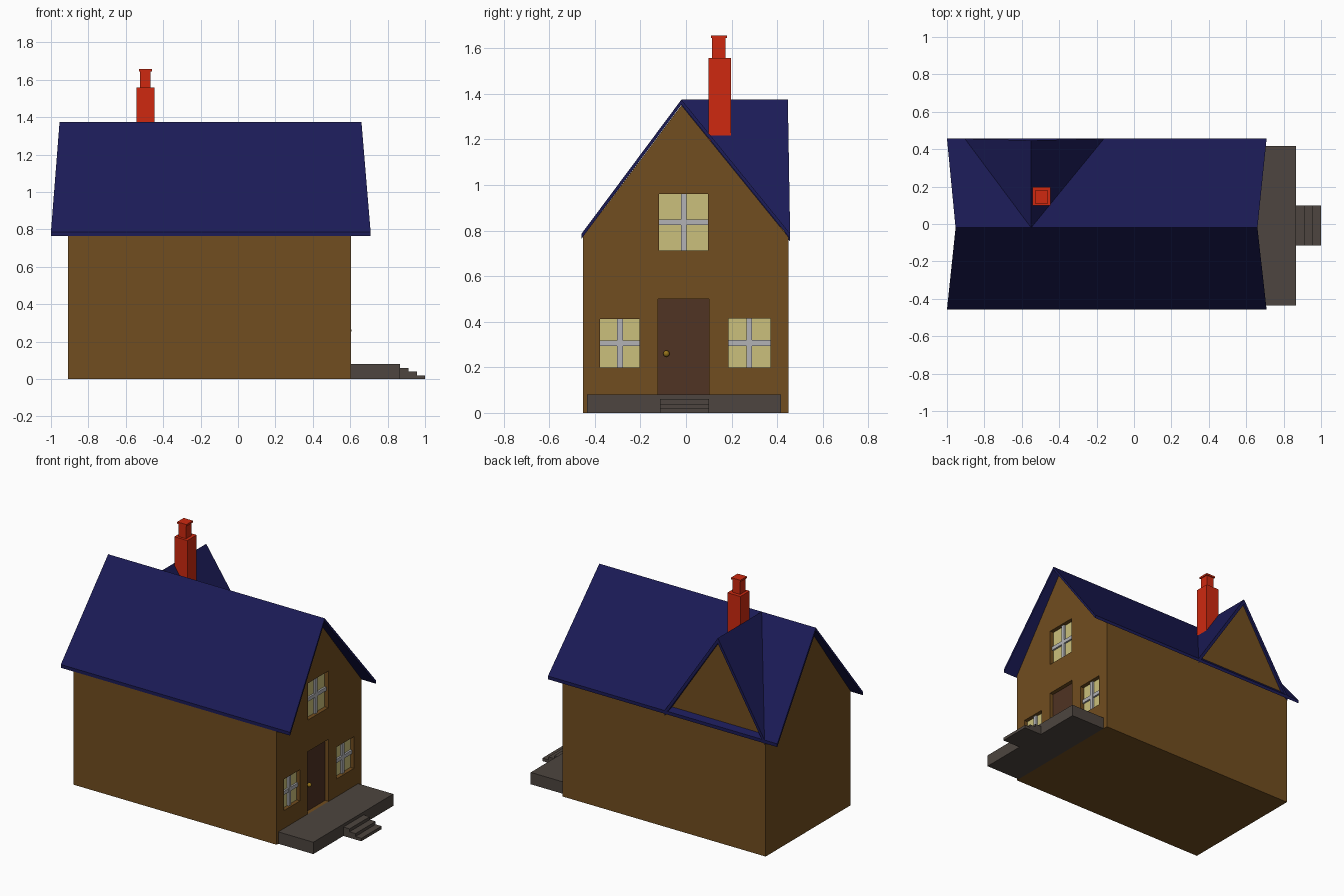
import bpy, bmesh
from mathutils import Vector

if "Cube" in bpy.data.objects:
    bpy.data.objects.remove(bpy.data.objects["Cube"])


def material(name, rgb):
    m = bpy.data.materials.new(name)
    m.diffuse_color = (*rgb, 1)
    m.use_nodes = True
    m.node_tree.nodes["Principled BSDF"].inputs["Base Color"].default_value = m.diffuse_color
    return m


WALL = material("wall_brown", (0.165, 0.075, 0.014))
ROOF = material("roof_blue", (0.011, 0.011, 0.095))
BRICK = material("chimney_red", (0.62, 0.022, 0.005))
STONE = material("porch_stone", (0.075, 0.06, 0.05))
DOOR = material("door_brown", (0.08, 0.033, 0.017))
GLASS = material("window_yellow", (0.60, 0.53, 0.20))
BAR = material("bar_grey", (0.45, 0.45, 0.47))
BRASS = material("brass", (0.30, 0.17, 0.01))


def solid(name, mat, prisms):
    """One object from several (outline, extrusion vector) prisms."""
    bm = bmesh.new()
    for pts, vec in prisms:
        face = bm.faces.new([bm.verts.new(p) for p in pts])
        ext = bmesh.ops.extrude_face_region(bm, geom=[face], use_keep_orig=True)
        verts = [g for g in ext["geom"] if isinstance(g, bmesh.types.BMVert)]
        bmesh.ops.translate(bm, verts=verts, vec=Vector(vec))
    bmesh.ops.recalc_face_normals(bm, faces=bm.faces[:])
    me = bpy.data.meshes.new(name)
    bm.to_mesh(me)
    bm.free()
    ob = bpy.data.objects.new(name, me)
    bpy.context.collection.objects.link(ob)
    if mat:
        me.materials.append(mat)
    return ob


def box(x0, x1, y0, y1, z0, z1):
    return ([(x0, y0, z0), (x1, y0, z0), (x1, y1, z0), (x0, y1, z0)], (0, 0, z1 - z0))


# House body with gable ends
X0, X1, RY, RZ = -0.908, 0.605, -0.02, 1.375
outline = [(-0.453, 0), (0.449, 0), (0.449, 0.772), (RY, RZ - 0.025), (-0.453, 0.772)]
body = solid("house_walls", WALL, [([(X0, y, z) for y, z in outline], (X1 - X0, 0, 0))])

# Main roof: two slabs, wider at the eaves than at the ridge
slopes = [[(-1, y, 0.787), (0.709, y, 0.787), (0.66, RY, RZ), (-0.954, RY, RZ)]
          for y in (-0.458, 0.457)]
solid("main_roof", ROOF, [(s, (0, 0, -0.022)) for s in slopes])

# Rear dormer: triangular roof slabs running into the main ridge, and its gable
DX = -0.55
dormer = [[(DX, RY, RZ), (DX, 0.447, RZ), (x, 0.457, 0.787)] for x in (-0.905, -0.16)]
solid("dormer_roof", ROOF, [(s, (0, 0, -0.035)) for s in dormer])
solid("dormer_gable", WALL,
      [([(-0.895, 0.435, 0.78), (-0.17, 0.435, 0.78), (DX, 0.435, RZ - 0.02)], (0, -0.02, 0))])

# Chimney: stack, narrow pot and flared cap
solid("chimney_stack", BRICK, [box(-0.543, -0.446, 0.098, 0.197, 1.12, 1.558)])
solid("chimney_pot", BRICK, [box(-0.524, -0.467, 0.115, 0.173, 1.55, 1.645)])
solid("chimney_cap", BRICK, [box(-0.53, -0.461, 0.109, 0.179, 1.645, 1.657)])

# Porch and steps
solid("porch", STONE, [box(X1, 0.866, -0.435, 0.416, 0, 0.08)])
solid("porch_steps", STONE,
      [box(0.866, x, -0.115, 0.1, z - 0.02, z)
       for x, z in ((1.0, 0.02), (0.956, 0.04), (0.912, 0.06))])

# Recessed door and windows: (name, y0, y1, z0, z1)
IN = X1 - 0.03
openings = [("door", -0.122, 0.102, 0.08, 0.50),
            ("upper_window", -0.118, 0.097, 0.713, 0.96),
            ("left_window", -0.377, -0.203, 0.20, 0.411),
            ("right_window", 0.186, 0.37, 0.20, 0.414)]
for name, y0, y1, z0, z1 in openings:
    cutter = solid(name + "_cutter", None, [box(IN, X1 + 0.1, y0, y1, z0, z1)])
    cutter.hide_render = True
    cutter.display_type = 'WIRE'
    mod = body.modifiers.new(name + "_recess", 'BOOLEAN')
    mod.operation = 'DIFFERENCE'
    mod.solver = 'EXACT'
    mod.object = cutter
    panel = box(IN - 0.02, IN + 0.003, y0, y1, z0, z1)
    if name == "door":
        solid("door_panel", DOOR, [panel])
        continue
    solid(name + "_glass", GLASS, [panel])
    yc, zc, w = (y0 + y1) / 2, (z0 + z1) / 2, 0.0125
    solid(name + "_bars", BAR, [box(IN, IN + 0.016, yc - w, yc + w, z0, z1),
                                box(IN, IN + 0.015, y0, y1, zc - w, zc + w)])

# Door knob
bpy.ops.mesh.primitive_uv_sphere_add(segments=16, ring_count=8, radius=0.014,
                                     location=(IN + 0.018, -0.086, 0.26))
knob = bpy.context.object
knob.name = "door_knob"
knob.data.materials.append(BRASS)
bpy.ops.object.shade_smooth()
